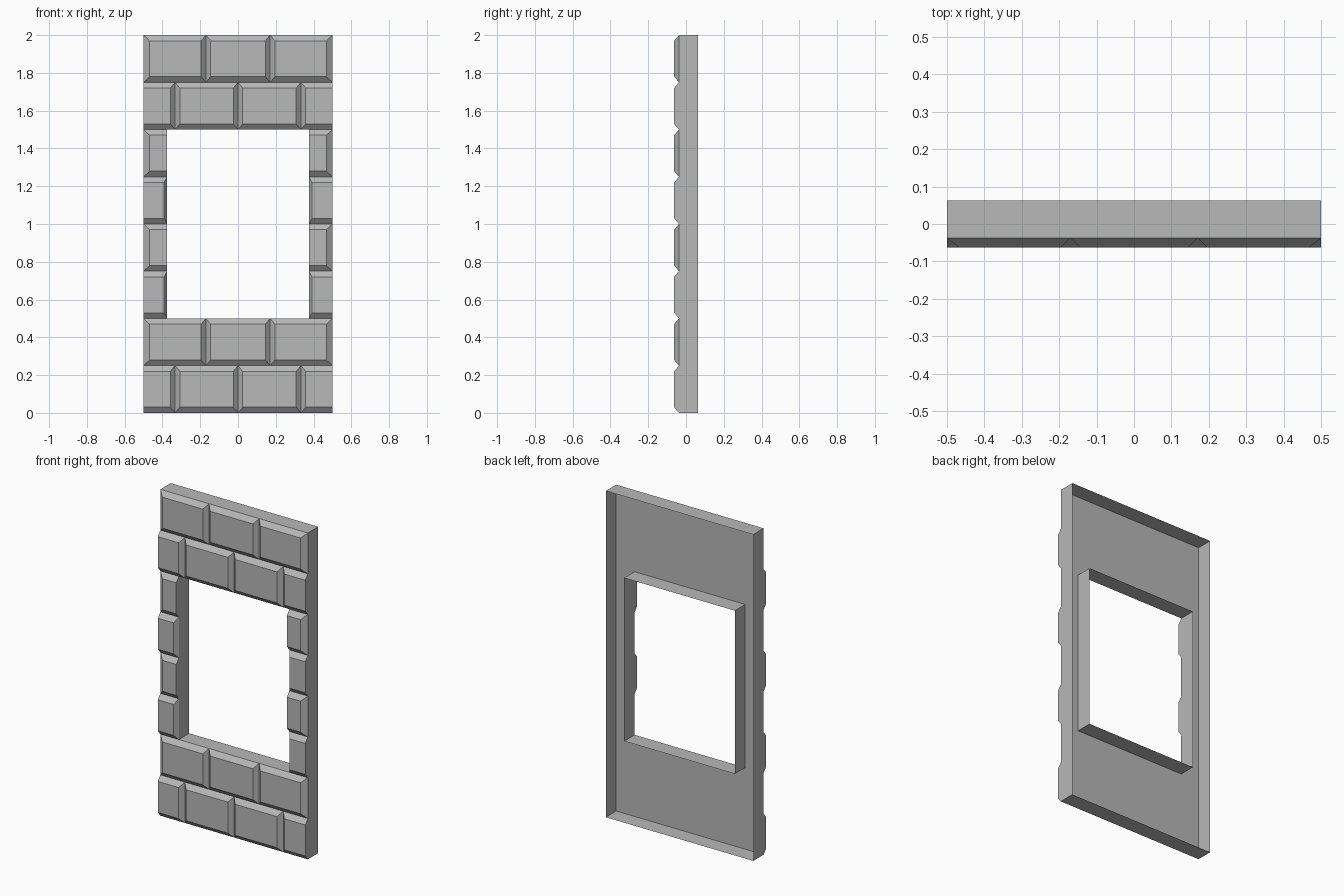
import bpy, bmesh

cube = bpy.data.objects.get("Cube")
if cube:
    bpy.data.objects.remove(cube, do_unlink=True)

stone = bpy.data.materials.new("grey stone")
stone.use_nodes = True
colour = (0.48, 0.48, 0.48, 1)
stone.diffuse_color = colour
stone.node_tree.nodes["Principled BSDF"].inputs["Base Color"].default_value = colour

FRONT, SEAM, BACK = -0.0625, -0.0375, 0.0625   # depth of brick faces, joints, rear rim
HALF, OPEN = 0.5, 0.375                        # half widths of wall and opening
HEIGHT, SILL, LINTEL, ROW = 2.0, 0.5, 1.5, 0.25
END, JOINT, INNER, FLAT = 0.032, 0.025, 0.017, 0.0


def finish(name, bm):
    mesh = bpy.data.meshes.new(name)
    bm.to_mesh(mesh)
    bm.free()
    mesh.materials.append(stone)
    obj = bpy.data.objects.new(name, mesh)
    bpy.context.collection.objects.link(obj)


def rectangle(bm, x0, x1, z0, z1, y):
    return [bm.verts.new((x, y, z)) for x, z in ((x0, z0), (x1, z0), (x1, z1), (x0, z1))]


def band(bm, a, b):
    for i in range(4):
        j = (i + 1) % 4
        bm.faces.new((a[i], a[j], b[j], b[i]))


def brick(name, x0, x1, z0, left, right):
    """Block with sloped edges; left and right are the slope widths."""
    bm = bmesh.new()
    z1 = z0 + ROW
    rear = rectangle(bm, x0, x1, z0, z1, SEAM)
    face = rectangle(bm, x0 + left, x1 - right, z0 + 0.03, z1 - 0.03, FRONT)
    bm.faces.new(face)
    bm.faces.new(rear[::-1])
    band(bm, rear, face)
    bmesh.ops.recalc_face_normals(bm, faces=bm.faces[:])
    finish(name, bm)


# Brick courses, alternating between flush and sloped ends
for row in range(8):
    z = row * ROW
    flush = row % 2 == 0
    end = FLAT if flush else END
    if SILL <= z < LINTEL:
        inner = INNER if flush else FLAT
        brick("right_jamb_brick", -HALF, -OPEN, z, end, inner)
        brick("left_jamb_brick", OPEN, HALF, z, inner, end)
    else:
        joints = (-1 / 3, 0, 1 / 3) if flush else (-0.17, 0.17)
        xs = (-HALF, *joints, HALF)
        for i in range(len(xs) - 1):
            brick("wall_brick", xs[i], xs[i + 1], z,
                  end if i == 0 else JOINT,
                  end if i == len(xs) - 2 else JOINT)

# Open-backed rims: outer edge of the wall and lining of the opening
for name, half, z0, z1, outward in (("outer_rim", HALF, 0, HEIGHT, True),
                                    ("opening_lining", OPEN, SILL, LINTEL, False)):
    bm = bmesh.new()
    loops = [rectangle(bm, -half, half, z0, z1, y) for y in (SEAM, BACK)]
    band(bm, *loops)
    bmesh.ops.recalc_face_normals(bm, faces=bm.faces[:])
    side = max(bm.faces, key=lambda f: f.calc_center_median().x)
    bm.normal_update()
    if (side.normal.x > 0) != outward:
        bmesh.ops.reverse_faces(bm, faces=bm.faces[:])
    finish(name, bm)
